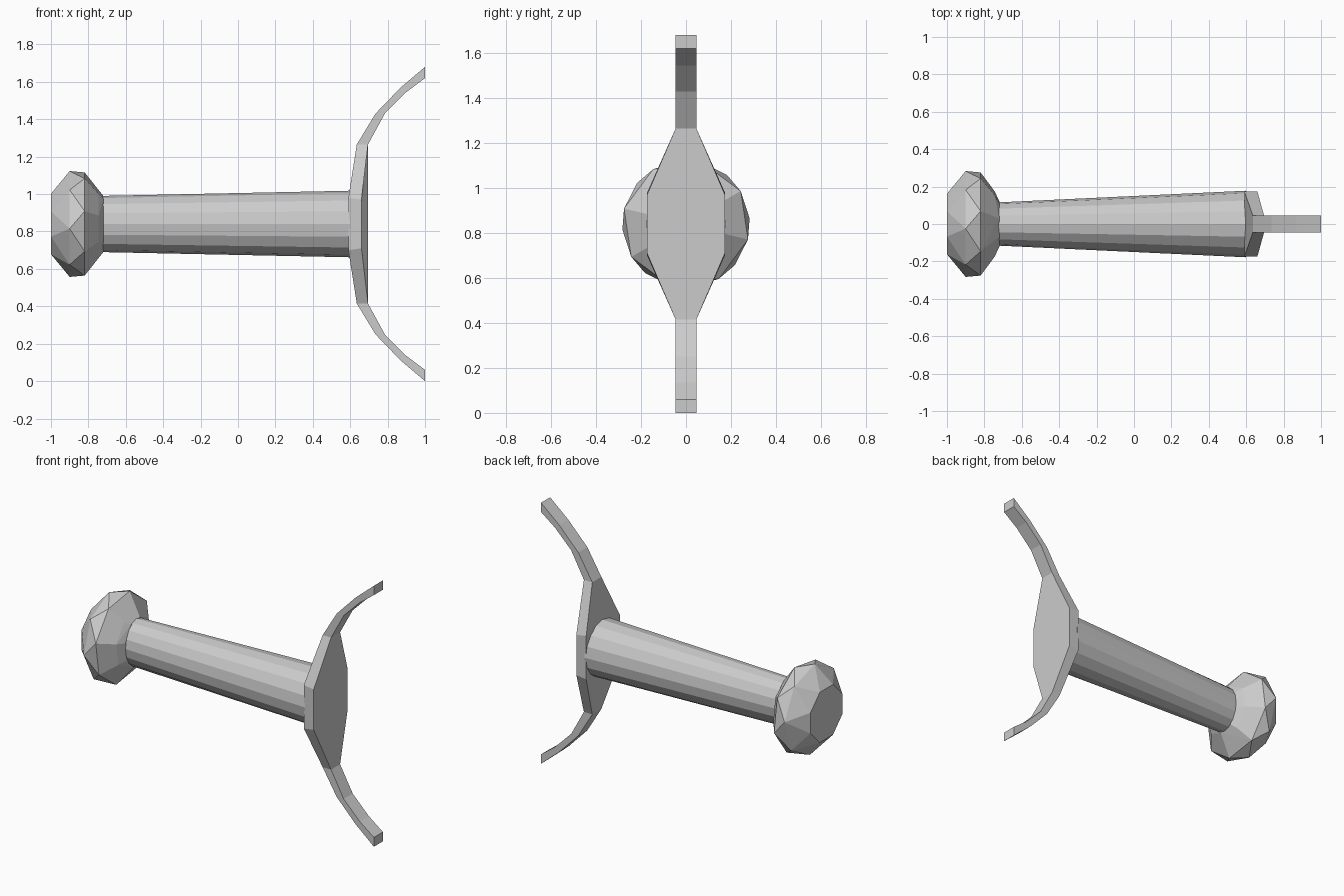
import bpy, bmesh
from math import cos, sin, radians, pi

if "Cube" in bpy.data.objects:
    bpy.data.objects.remove(bpy.data.objects["Cube"])

C = 0.84  # height of the hilt axis


def finish(name, bm):
    bmesh.ops.recalc_face_normals(bm, faces=bm.faces)
    me = bpy.data.meshes.new(name)
    bm.to_mesh(me)
    bm.free()
    ob = bpy.data.objects.new(name, me)
    bpy.context.collection.objects.link(ob)
    return ob


def ring(bm, x, ry, rz, n, offset=0.0):
    """Ring of n vertices around the x axis of the hilt."""
    return [bm.verts.new((x, ry * cos(radians(offset) + 2 * pi * i / n),
                          C + rz * sin(radians(offset) + 2 * pi * i / n)))
            for i in range(n)]


def bridge(bm, a, b):
    n = len(a)
    return [bm.faces.new((a[i], a[(i + 1) % n], b[(i + 1) % n], b[i]))
            for i in range(n)]


# Grip: tapered, oval at the pommel end and round at the guard
bm = bmesh.new()
small = ring(bm, -0.74, 0.115, 0.15, 16)
large = ring(bm, 0.60, 0.178, 0.178, 16)
bridge(bm, small, large)
bm.faces.new(small)
bm.faces.new(large)
finish("grip", bm)

# Pommel: faceted knob made from twisted octagon rings
bm = bmesh.new()
for x, ry, rz, offset in ((-1.0, 0.175, 0.175, 22.5),
                          (-0.9, 0.284, 0.284, 5),
                          (-0.82, 0.284, 0.284, -14),
                          (-0.745, 0.18, 0.185, -14),
                          (-0.72, 0.125, 0.155, -14)):
    ring(bm, x, ry, rz, 8, offset)
bmesh.ops.convex_hull(bm, input=bm.verts[:])
bmesh.ops.dissolve_limit(bm, angle_limit=radians(1),
                         verts=bm.verts[:], edges=bm.edges[:])
finish("pommel", bm)

# Guard: upper half stations (back x, z, front x, z, half width), mirrored
half = [(0.59, 0.14, 0.66, 0.13, 0.173),
        (0.635, 0.425, 0.695, 0.425, 0.046),
        (0.735, 0.59, 0.785, 0.59, 0.046),
        (0.87, 0.73, 0.90, 0.705, 0.046),
        (1.0, 0.84, 1.0, 0.78, 0.046)]
stations = [(xb, -zb, xf, -zf, w) for xb, zb, xf, zf, w in reversed(half)] + half
bm = bmesh.new()
loops = [[bm.verts.new(p) for p in ((xb, -w, C + zb), (xb, w, C + zb),
                                    (xf, w, C + zf), (xf, -w, C + zf))]
         for xb, zb, xf, zf, w in stations]
strips = [bridge(bm, a, b) for a, b in zip(loops, loops[1:])]
bm.faces.new(loops[0])
bm.faces.new(loops[-1])
# the broad plate reads as a single facet
bmesh.ops.dissolve_faces(bm, faces=[strips[i][2] for i in (3, 4, 5)])
finish("guard", bm)
